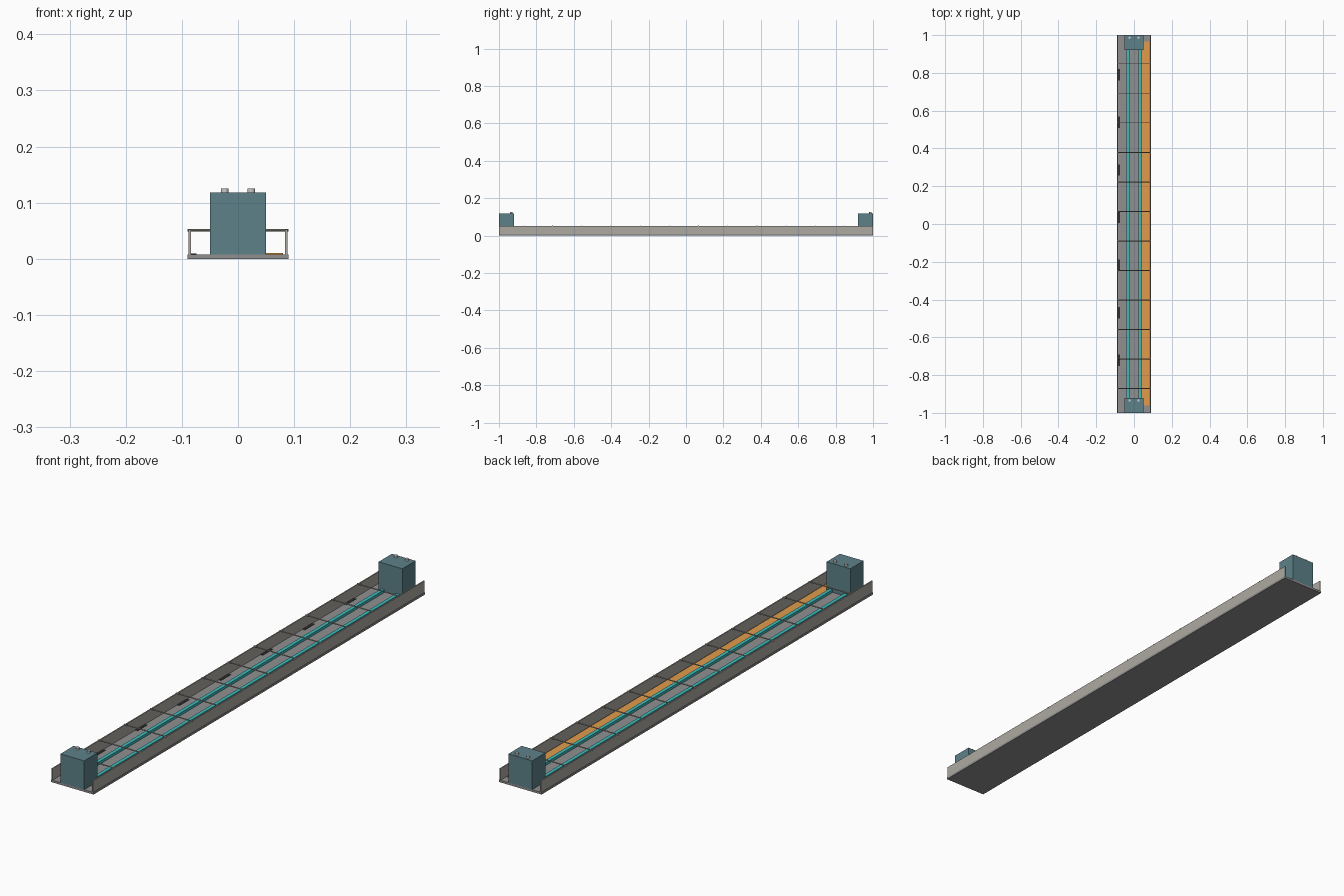
import bpy, bmesh
from mathutils import Matrix, Vector

if "Cube" in bpy.data.objects:
    bpy.data.objects.remove(bpy.data.objects["Cube"])


def mat(name, rgb):
    m = bpy.data.materials.new(name)
    m.diffuse_color = (*rgb, 1)
    m.use_nodes = True
    m.node_tree.nodes["Principled BSDF"].inputs["Base Color"].default_value = m.diffuse_color
    return m


STEEL = mat("warm_grey", (0.42, 0.40, 0.36))
FLOOR = mat("floor_grey", (0.28, 0.28, 0.28))
DARK = mat("dark", (0.03, 0.03, 0.03))
BLUE = mat("slate_blue", (0.11, 0.22, 0.25))
TEAL = mat("teal", (0.05, 0.50, 0.50))
ORANGE = mat("orange", (0.75, 0.33, 0.07))
PALE = mat("pale", (0.75, 0.75, 0.72))


def finish(name, bm, material):
    me = bpy.data.meshes.new(name)
    bm.to_mesh(me)
    bm.free()
    me.materials.append(material)
    ob = bpy.data.objects.new(name, me)
    bpy.context.collection.objects.link(ob)
    return ob


def box(name, lo, hi, material):
    bm = bmesh.new()
    lo, hi = Vector(lo), Vector(hi)
    bmesh.ops.create_cube(bm, size=1, matrix=Matrix.Translation((lo + hi) / 2)
                          @ Matrix.Diagonal((*(hi - lo), 1)))
    return finish(name, bm, material)


def cylinder(name, centre, radius, depth, material, axis='Z', sides=16):
    bm = bmesh.new()
    rot = Matrix.Rotation(1.5707963, 4, 'Y') if axis == 'X' else Matrix()
    bmesh.ops.create_cone(bm, cap_ends=True, segments=sides, radius1=radius,
                          radius2=radius, depth=depth,
                          matrix=Matrix.Translation(centre) @ rot)
    return finish(name, bm, material)


# Tray: floor plate and two long side walls
box("base_plate", (-0.09, -1, 0), (0.09, 1, 0.008), FLOOR)
for s, side in ((-1, "left"), (1, "right")):
    x0, x1 = sorted((s * 0.084, s * 0.0885))
    box(side + "_wall", (x0, -1, 0.008), (x1, 1, 0.052), STEEL)
    # Long teal rails on the floor
    box(side + "_rail", (s * 0.032 - 0.007, -0.925, 0.008),
        (s * 0.032 + 0.007, 0.925, 0.018), TEAL)

# Orange strip along the right side
box("orange_strip", (0.042, -0.96, 0.008), (0.08, 0.965, 0.0105), ORANGE)

# Small dark plates at the foot of the left wall
for i in range(7):
    y = 0.79 - 0.252 * i
    box(f"dark_plate_{i + 1}", (-0.084, y - 0.03, 0.008),
        (-0.074, y + 0.03, 0.0092), DARK)

# Cross rods over the tray
for i in range(12):
    cylinder(f"cross_rod_{i + 1}", (0, 0.848 - 0.1562 * i, 0.0512), 0.0022,
             0.18, STEEL, 'X', 8)

# End housings with two pegs each
for cy, end in ((-0.96, "front"), (0.96, "back")):
    box(end + "_housing", (-0.05, cy - 0.04, 0.008),
        (0.05, cy + 0.04, 0.118), BLUE)
    for s, side in ((-1, "left"), (1, "right")):
        cylinder(f"{end}_{side}_peg", (s * 0.0235, cy + 0.026, 0.12),
                 0.0065, 0.01, PALE)
